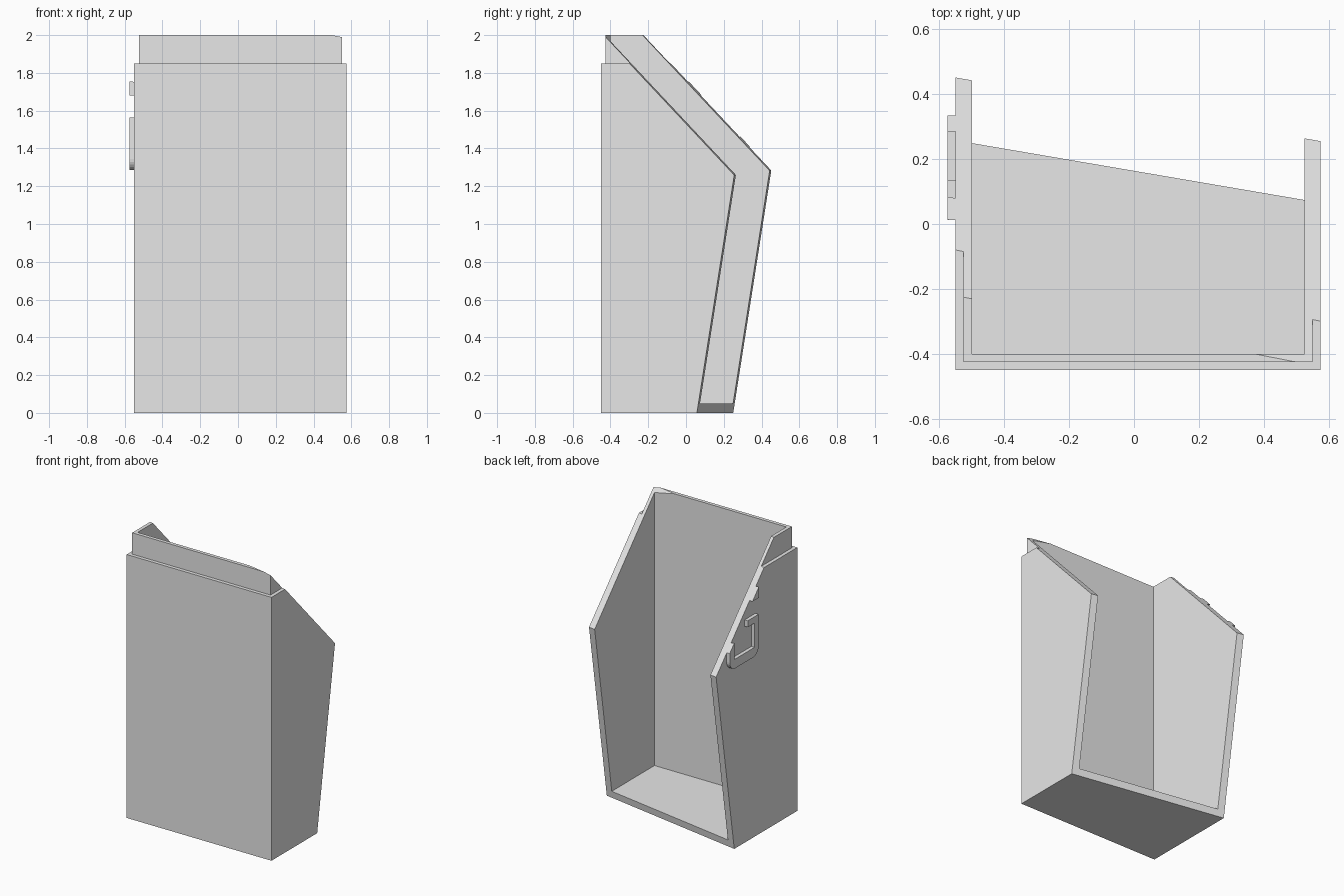
import bpy, bmesh, math

cube = bpy.data.objects.get("Cube")
if cube:
    bpy.data.objects.remove(cube, do_unlink=True)

grey = bpy.data.materials.new("plain grey")
grey.use_nodes = True
grey.diffuse_color = (0.8, 0.8, 0.8, 1)
grey.node_tree.nodes["Principled BSDF"].inputs["Base Color"].default_value = (0.8, 0.8, 0.8, 1)


def make_prism(name, ring_a, ring_b):
    """Solid between two matching rings of points."""
    bm = bmesh.new()
    a = [bm.verts.new(p) for p in ring_a]
    b = [bm.verts.new(p) for p in ring_b]
    bm.faces.new(a)
    bm.faces.new(b[::-1])
    for i in range(len(a)):
        j = (i + 1) % len(a)
        bm.faces.new((a[i], b[i], b[j], a[j]))
    bmesh.ops.recalc_face_normals(bm, faces=bm.faces)
    mesh = bpy.data.meshes.new(name)
    bm.to_mesh(mesh)
    bm.free()
    mesh.materials.append(grey)
    obj = bpy.data.objects.new(name, mesh)
    bpy.context.collection.objects.link(obj)
    return obj


def extrude_x(name, outline, x0, x1):
    return make_prism(name, [(x0, y, z) for y, z in outline], [(x1, y, z) for y, z in outline])


def box(name, x0, x1, y0, y1, z0, z1):
    return extrude_x(name, [(y0, z0), (y1, z0), (y1, z1), (y0, z1)], x0, x1)


def combine(obj, other, operation):
    """Bake a boolean into the object."""
    mod = obj.modifiers.new(operation, 'BOOLEAN')
    mod.operation = operation
    mod.solver = 'EXACT'
    mod.object = other
    bpy.context.view_layer.update()
    deps = bpy.context.evaluated_depsgraph_get()
    mesh = bpy.data.meshes.new_from_object(obj.evaluated_get(deps))
    obj.modifiers.clear()
    obj.data = mesh


# Slanted rear cut: a lower and an upper plane meeting in a ridge
def lower_y(x, z):
    return 0.25 - 0.171 * (x + 0.55) + 0.157 * z


def upper_y(x, z):
    return -0.08 - 0.195 * (x + 0.55) - 0.938 * (z - 1.85)


def envelope_ring(x):
    ridge = (1.4053 - 0.024 * (x + 0.55)) / 1.095
    return [(x, -2, -0.5), (x, lower_y(x, -0.5), -0.5), (x, lower_y(x, ridge), ridge),
            (x, upper_y(x, 2.5), 2.5), (x, -2, 2.5)]


envelope = make_prism("rear_cut_envelope", envelope_ring(-0.8), envelope_ring(0.8))

# Open box with a stepped-in lip around the top
shell = box("box_shell", -0.55, 0.575, -0.45, 1.0, 0.0, 1.85)
lip = box("top_lip", -0.525, 0.55, -0.425, 0.99, 1.7, 2.0)
cavity = box("cavity", -0.5, 0.525, -0.4, 1.5, 0.05, 2.5)
combine(shell, lip, 'UNION')
combine(shell, cavity, 'DIFFERENCE')
combine(shell, envelope, 'INTERSECT')


# Raised trim on the side wall
def arc(cy, cz, r, start, end, n=6):
    return [(cy + r * math.cos(math.radians(start + (end - start) * i / n)),
             cz + r * math.sin(math.radians(start + (end - start) * i / n))) for i in range(n + 1)]


hook_outline = ([(0.135, 1.565), (0.135, 1.52), (0.06, 1.52), (0.06, 1.35), (0.285, 1.35),
                 (0.285, 1.55), (0.335, 1.55)]
                + arc(0.275, 1.345, 0.06, 0, -90)
                + arc(0.075, 1.345, 0.06, -90, -180)
                + [(0.015, 1.565)])
hook = extrude_x("side_hook_trim", hook_outline, -0.575, -0.545)
nub = box("side_nub_trim", -0.575, -0.545, 0.012, 0.2, 1.68, 1.755)
for part in (hook, nub):
    combine(part, envelope, 'INTERSECT')

for helper in (lip, cavity, envelope):
    bpy.data.objects.remove(helper, do_unlink=True)
